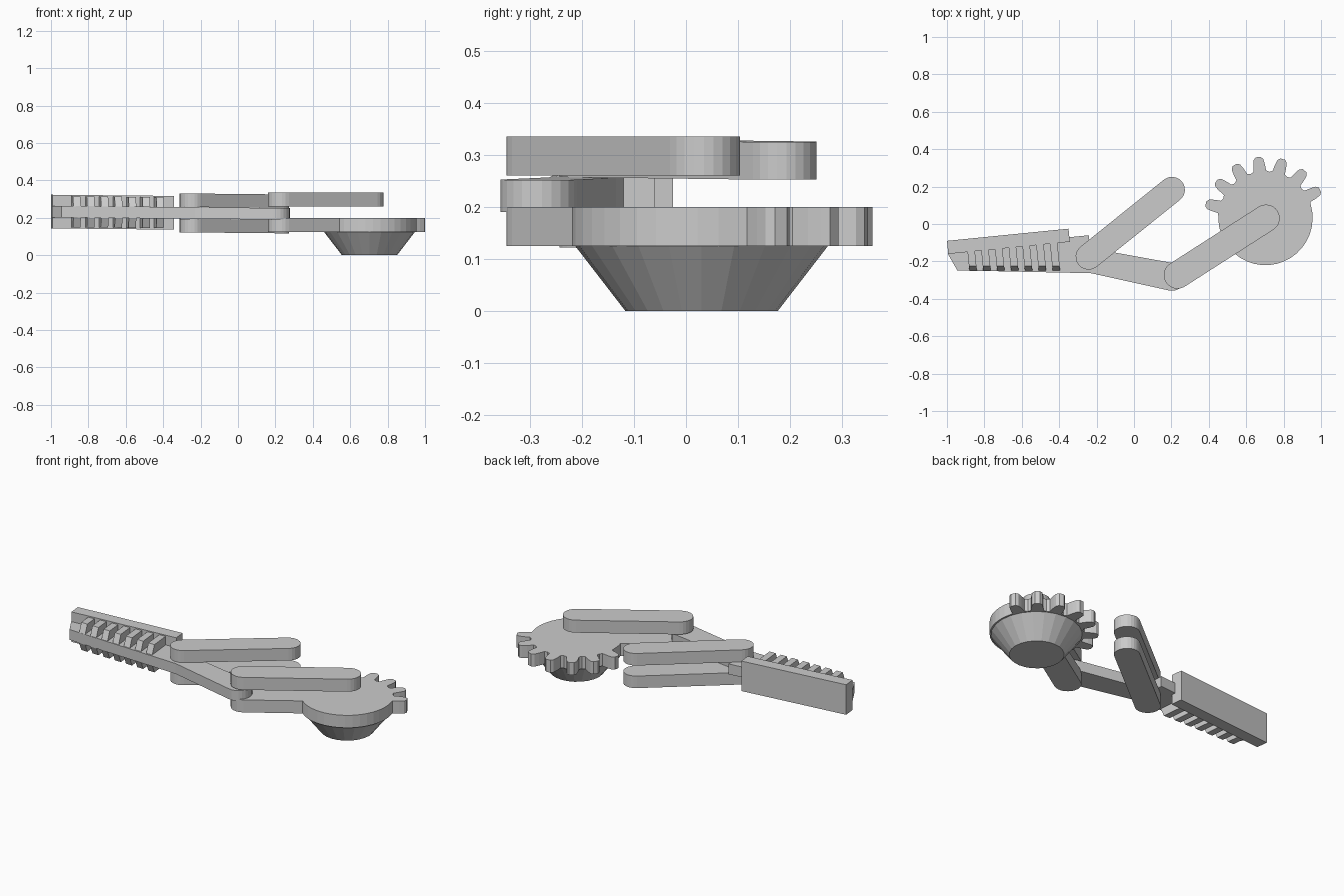
import bpy, bmesh
from math import sin, cos, pi, radians, atan2, hypot

if "Cube" in bpy.data.objects:
    bpy.data.objects.remove(bpy.data.objects["Cube"])

MID, SLOPE = 0.2235, -0.01      # mid height and slight sag of the finger side


def finish(name, bm):
    bmesh.ops.recalc_face_normals(bm, faces=bm.faces)
    me = bpy.data.meshes.new(name)
    bm.to_mesh(me)
    bm.free()
    ob = bpy.data.objects.new(name, me)
    bpy.context.collection.objects.link(ob)
    return ob


def loft(bm, ring_a, ring_b):
    a = [bm.verts.new(p) for p in ring_a]
    b = [bm.verts.new(p) for p in ring_b]
    bm.faces.new(a)
    bm.faces.new(b)
    n = len(a)
    for i in range(n):
        j = (i + 1) % n
        bm.faces.new((a[i], a[j], b[j], b[i]))


def prism(name, pts, z0, z1, slope=0.0):
    bm = bmesh.new()
    loft(bm, [(x, y, z0 + slope * x) for x, y in pts],
         [(x, y, z1 + slope * x) for x, y in pts])
    return finish(name, bm)


def arc(cx, cy, r, a0, a1, n):
    return [(cx + r * cos(a0 + (a1 - a0) * i / n),
             cy + r * sin(a0 + (a1 - a0) * i / n)) for i in range(n + 1)]


def capsule(p, q, r, round_end=True):
    a = atan2(q[1] - p[1], q[0] - p[0])
    start = arc(*p, r, a + pi / 2, a + 3 * pi / 2, 12)
    if round_end:
        return start + arc(*q, r, a - pi / 2, a + pi / 2, 12)
    return start + arc(*q, r, a - pi / 2, a + pi / 2, 1)


# gear disc with seven teeth on the far side
GX, GY, R = 0.703, 0.032, 0.252
outline = []
for i in range(7):
    c = radians(27.3 + 23.2 * i)
    for u, half in ((R, .034), (.288, .031), (.315, .026), (.328, .013)):
        outline.append((c, u, -half))
    for u, half in ((.328, .013), (.315, .026), (.288, .031), (R, .034)):
        outline.append((c, u, half))
    if i < 6:
        outline.append((c + radians(11.6), R - .004, 0))
gear = [(GX + u * cos(c) - t * sin(c), GY + u * sin(c) + t * cos(c))
        for c, u, t in outline]
gear += arc(GX, GY, R, radians(182), radians(367), 20)
prism("gear_disc", gear, 0.125, 0.2)

# tapered base under the gear
bm = bmesh.new()
loft(bm, [(x, y, 0.0) for x, y in arc(GX, .03, .147, 0, 2 * pi, 24)[:-1]],
     [(x, y, .127) for x, y in arc(GX, .03, .245, 0, 2 * pi, 24)[:-1]])
finish("gear_base", bm)

# crank links: upper is free, lower runs into the gear rim
P, Q = (0.232, -0.273), (0.706, 0.031)
prism("crank_link_upper", capsule(P, Q, 0.073), 0.26, 0.335)
d = hypot(Q[0] - P[0], Q[1] - P[1])
k = (d - 0.238) / d
S = (P[0] + (Q[0] - P[0]) * k, P[1] + (Q[1] - P[1]) * k)
prism("crank_link_lower", capsule(P, S, 0.073, False), 0.125, 0.2)

# paired follower links above and below the finger
for side, name in ((1, "upper"), (-1, "lower")):
    z = sorted((MID + side * .0315, MID + side * .104))
    prism("follower_link_" + name,
          capsule((-0.243, -0.175), (0.203, 0.183), 0.069), *z, SLOPE)

# finger slab with bent arm and rounded end
finger = [(-.995, -.14), (-.995, -.16), (-.945, -.248), (-.23, -.263)]
finger += arc(.203, -.283, .074, radians(-102), radians(80), 12)
finger += [(-.2, -.135), (-.24, -.12), (-.24, -.06), (-.36, -.072)]
prism("finger_arm", finger, MID - .031, MID + .031, SLOPE)

# back plate of the finger
prism("finger_back_plate",
      [(-1, -.09), (-.35, -.025), (-.343, -.095), (-.993, -.16)],
      MID - .09, MID + .09, SLOPE)

# grip ridges on both faces of the finger
bm = bmesh.new()
for side in (1, -1):
    for i in range(7):
        x0 = -0.88 + 0.0742 * i
        rings = []
        for x in (x0, x0 + 0.04):
            back = -0.095 + (x + .345) * .1 + .01
            section = [(back, .029), (back, .083), (-.225, .083), (-.25, .029)]
            ring = []
            for y, h in section:
                px = x - (y + .25) * 0.1
                ring.append((px, y, MID + side * h + SLOPE * px))
            rings.append(ring)
        loft(bm, *rings)
finish("grip_ridges", bm)
